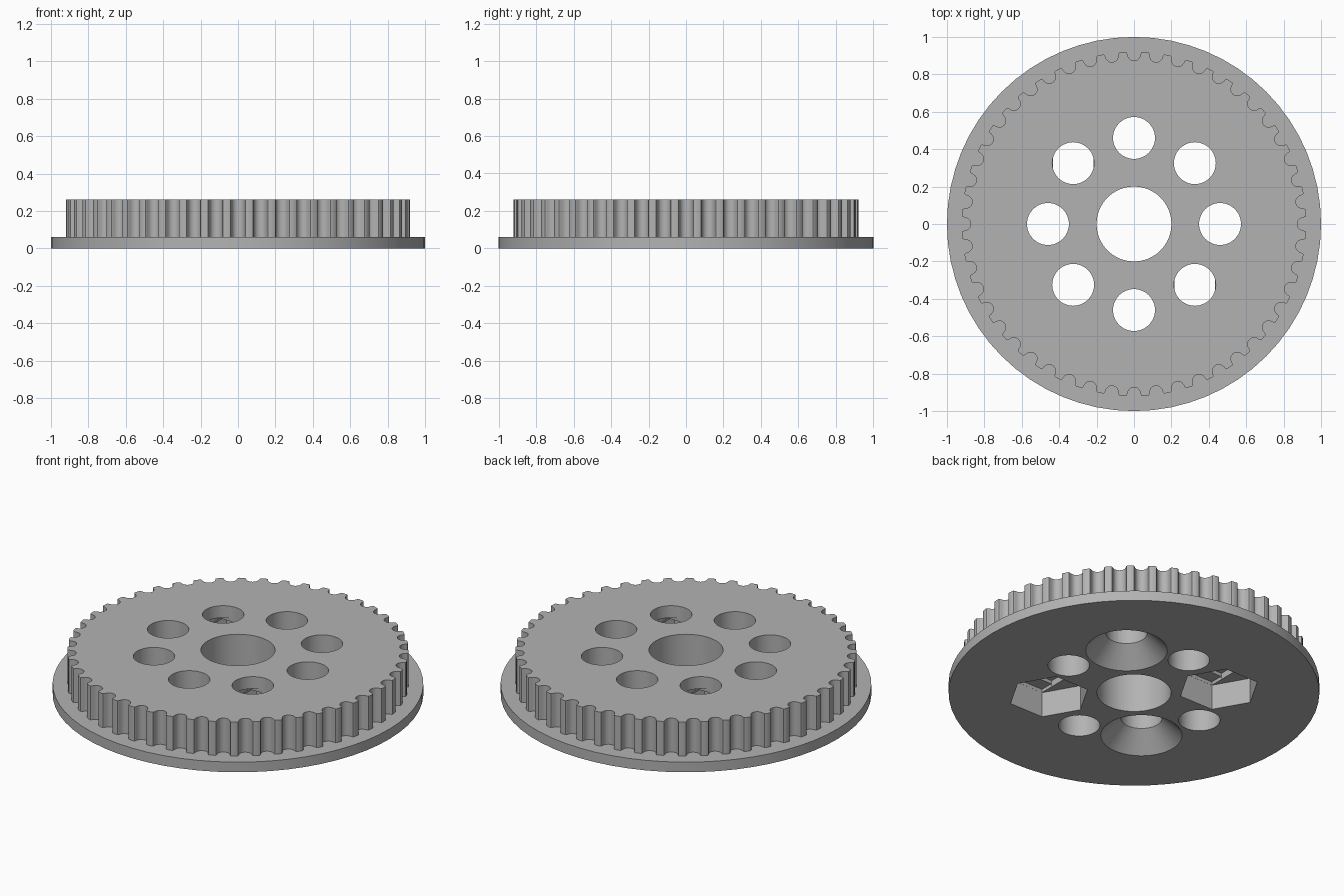
import bpy, bmesh
from math import pi, sin, cos, radians
from mathutils import Matrix

cube = bpy.data.objects.get("Cube")
if cube:
    bpy.data.objects.remove(cube)

TEETH = 48
FLANGE_TOP, TOP = 0.06, 0.262
TIP_RADIUS = 0.92
BOLT_CIRCLE, BOLT_R, BORE_R = 0.46, 0.112, 0.2

grey = bpy.data.materials.new("plain_grey")
grey.use_nodes = True
colour = (0.45, 0.45, 0.45, 1)
grey.diffuse_color = colour
grey.node_tree.nodes["Principled BSDF"].inputs["Base Color"].default_value = colour


def add_object(name, bm):
    bmesh.ops.recalc_face_normals(bm, faces=bm.faces)
    mesh = bpy.data.meshes.new(name)
    bm.to_mesh(mesh)
    bm.free()
    mesh.materials.append(grey)
    obj = bpy.data.objects.new(name, mesh)
    bpy.context.collection.objects.link(obj)
    return obj


def prism(name, points, z0, z1):
    """Extrude a flat outline from z0 to z1."""
    bm = bmesh.new()
    face = bm.faces.new([bm.verts.new((x, y, z0)) for x, y in points])
    top = bmesh.ops.extrude_face_region(bm, geom=[face])["geom"]
    verts = [v for v in top if isinstance(v, bmesh.types.BMVert)]
    bmesh.ops.translate(bm, verts=verts, vec=(0, 0, z1 - z0))
    return add_object(name, bm)


def ring(radius, sides, cx=0, cy=0):
    return [(cx + radius * cos(2 * pi * i / sides), cy + radius * sin(2 * pi * i / sides))
            for i in range(sides)]


def box(half_x, half_y, cx, cy):
    return [(cx + sx * half_x, cy + sy * half_y)
            for sx, sy in ((-1, -1), (1, -1), (1, 1), (-1, 1))]


def cone(name, r0, r1, z0, z1, cx, cy):
    bm = bmesh.new()
    bmesh.ops.create_cone(bm, cap_ends=True, segments=48, radius1=r0, radius2=r1, depth=z1 - z0,
                          matrix=Matrix.Translation((cx, cy, (z0 + z1) / 2)))
    return add_object(name, bm)


# Belt groove: half width and depth from the mouth to the floor
half_groove = [(0.0458, 0), (0.0397, 0.0023), (0.0366, 0.008), (0.0354, 0.0146),
               (0.0335, 0.021), (0.0309, 0.027), (0.0277, 0.033), (0.022, 0.039),
               (0.0152, 0.0433), (0.0078, 0.0459), (0, 0.0468)]
groove = [(-w, d) for w, d in half_groove] + [(w, d) for w, d in half_groove[-2::-1]]

outline = []
for i in range(TEETH):
    a = 2 * pi * i / TEETH
    for w, d in groove:
        r = TIP_RADIUS - d
        outline.append((r * cos(a) - w * sin(a), r * sin(a) + w * cos(a)))

toothed_wheel = prism("toothed_wheel", outline, FLANGE_TOP, TOP)
flange = prism("flange", ring(1, 64), 0, FLANGE_TOP)

# Cutters: centre bore, plain holes, countersunk holes and nut pockets
cutters = [prism("bore_cutter", ring(BORE_R, 64), -0.1, 0.4)]
for i in range(8):
    a = radians(45 * i)
    cx, cy = BOLT_CIRCLE * cos(a), BOLT_CIRCLE * sin(a)
    nut_pocket = i in (3, 7)
    cutters.append(prism("hole_cutter", ring(BOLT_R, 48, cx, cy), 0.18 if nut_pocket else -0.1, 0.4))
    if i in (1, 5):
        cutters.append(cone("countersink_cutter", 0.23, 0.11, -0.01, 0.11, cx, cy))
    if nut_pocket:
        cutters += [prism("nut_cutter", ring(0.22, 6, cx, cy), -0.1, 0.15),
                    prism("slot_cutter", box(0.109, 0.19, cx, cy), 0.1, 0.17),
                    prism("square_cutter", box(0.112, 0.112, cx, cy), 0.16, 0.19)]

for part in (flange, toothed_wheel):
    for cutter in cutters:
        mod = part.modifiers.new("cut", "BOOLEAN")
        mod.operation, mod.solver, mod.object = "DIFFERENCE", "EXACT", cutter
    bpy.context.view_layer.update()
    evaluated = part.evaluated_get(bpy.context.evaluated_depsgraph_get())
    cut_mesh = bpy.data.meshes.new_from_object(evaluated)
    part.modifiers.clear()
    part.data = cut_mesh
    bpy.ops.object.select_all(action="DESELECT")
    part.select_set(True)
    bpy.context.view_layer.objects.active = part
    bpy.ops.object.shade_smooth_by_angle(angle=radians(30))

for cutter in cutters:
    bpy.data.objects.remove(cutter)
